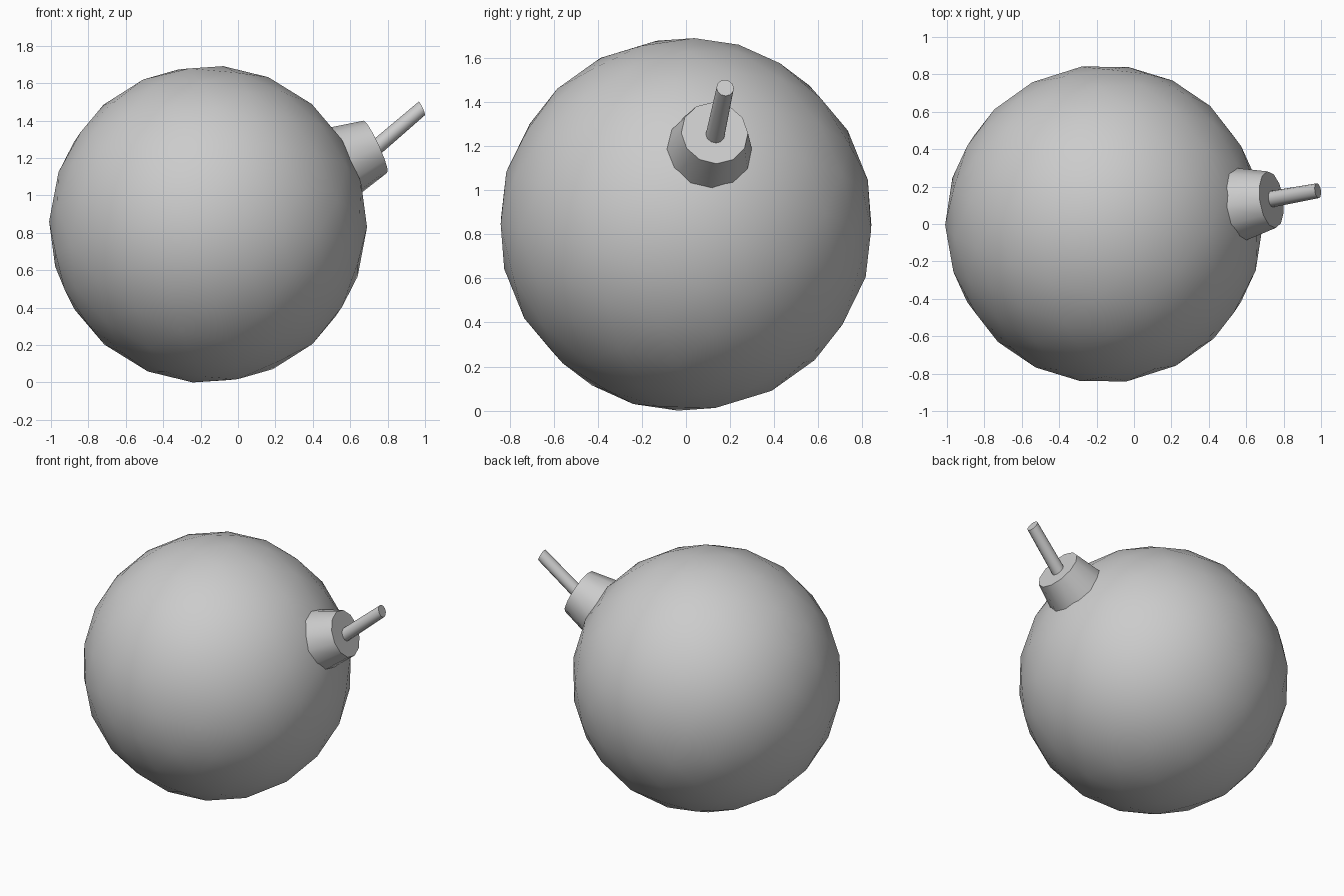
import bpy, bmesh, math
from mathutils import Vector

if "Cube" in bpy.data.objects:
    bpy.data.objects.remove(bpy.data.objects["Cube"])

CENTRE = Vector((-0.16, 0.0, 0.85))
AXIS = Vector((0.895, 0.13, 0.41)).normalized()
TILT = AXIS.to_track_quat('Z', 'Y')


def finish(name, bm, angle):
    bmesh.ops.recalc_face_normals(bm, faces=bm.faces)
    me = bpy.data.meshes.new(name)
    bm.to_mesh(me)
    bm.free()
    ob = bpy.data.objects.new(name, me)
    bpy.context.collection.objects.link(ob)
    bpy.ops.object.select_all(action='DESELECT')
    ob.select_set(True)
    bpy.context.view_layer.objects.active = ob
    bpy.ops.object.shade_smooth_by_angle(angle=math.radians(angle))
    return ob


def tube(name, start, r0, end, r1, sides):
    """Closed tube whose two end caps both face along AXIS."""
    bm = bmesh.new()
    rings = []
    for c, r in ((start, r0), (end, r1)):
        ring = []
        for i in range(sides):
            a = 2 * math.pi * i / sides
            ring.append(bm.verts.new(c + TILT @ Vector((r * math.cos(a), r * math.sin(a), 0))))
        rings.append(ring)
    for i in range(sides):
        j = (i + 1) % sides
        bm.faces.new((rings[0][i], rings[0][j], rings[1][j], rings[1][i]))
    for ring in rings:
        bm.faces.new(ring)
    return finish(name, bm, 40)


# Round body
bm = bmesh.new()
bmesh.ops.create_icosphere(bm, subdivisions=3, radius=0.85)
for v in bm.verts:
    v.co = TILT @ v.co + CENTRE
lift = -min(v.co.z for v in bm.verts)
bmesh.ops.translate(bm, verts=bm.verts, vec=(0, 0, lift))
finish("round_body", bm, 60)

# Tapered neck
tube("neck", CENTRE + AXIS * 0.78, 0.203, CENTRE + AXIS * 0.993, 0.153, 12)

# Slanted fuse, its tip cut parallel to the neck face
tube("fuse", Vector((0.72, 0.13, 1.24)), 0.044, Vector((0.983, 0.178, 1.465)), 0.04, 12)
